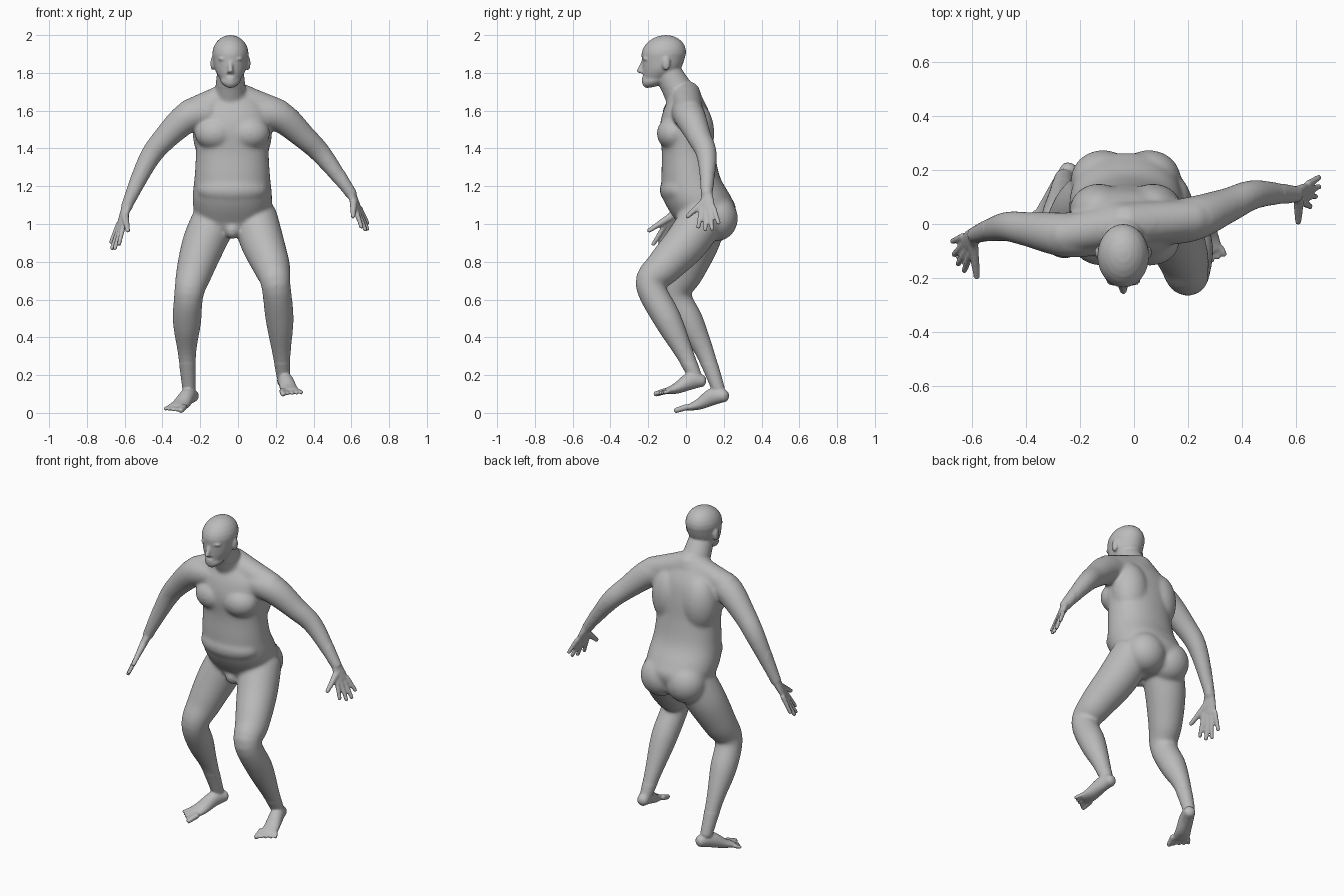
import bpy, bmesh
from math import sin, cos, pi, copysign
from mathutils import Vector, Matrix

cube = bpy.data.objects.get("Cube")
if cube:
    bpy.data.objects.remove(cube)

bm = bmesh.new()
X, Y, Z = Vector((1, 0, 0)), Vector((0, 1, 0)), Vector((0, 0, 1))
HEAD_X, TORSO_X = -0.04, -0.03


def spline(before, start, end, after, t):
    """Catmull-Rom interpolation between start and end."""
    curve = 2 * before - 5 * start + 4 * end - after
    twist = 3 * start - before - 3 * end + after
    return start + ((end - before) * t + curve * t ** 2 + twist * t ** 3) / 2


def center_of(row):
    return Vector(row[:3])


def squash(value, exponent):
    return copysign(abs(value) ** exponent, value)


def dome(row, direction, height):
    """Shrinking rings that round off the end of a tube."""
    rings = []
    for step in range(1, 7):
        angle = 1.5 * step / 6
        middle = center_of(row) + direction * height * min(row[3:]) * sin(angle)
        rings.append(Vector((*middle, row[3] * cos(angle), row[4] * cos(angle))))
    return rings


def loft(stations, side=Y, upright=False, roundness=1.0, height=0.8, segments=24, steps=5):
    """Closed tube through rows of centre, half width along side, and half depth."""
    rows = [Vector(station) for station in stations]
    padded = [rows[0], *rows, rows[-1]]
    dense = [spline(*padded[i:i + 4], k / steps) for i in range(len(rows) - 1) for k in range(steps)]
    dense.append(rows[-1])
    first = (center_of(dense[0]) - center_of(dense[1])).normalized()
    last = (center_of(dense[-1]) - center_of(dense[-2])).normalized()
    dense = dome(dense[0], first, height)[::-1] + dense + dome(dense[-1], last, height)

    rings = []
    for i, row in enumerate(dense):
        across, depth = X, Y
        if not upright:
            ahead = center_of(dense[min(i + 1, len(dense) - 1)])
            tangent = (ahead - center_of(dense[max(i - 1, 0)])).normalized()
            depth = tangent.cross(side).normalized()
            across = depth.cross(tangent)
        ring = []
        for k in range(segments):
            angle = 2 * pi * k / segments
            ring.append(bm.verts.new(center_of(row)
                                     + across * row[3] * squash(cos(angle), roundness)
                                     + depth * row[4] * squash(sin(angle), roundness)))
        rings.append(ring)
    for low, high in zip(rings, rings[1:]):
        for k in range(segments):
            following = (k + 1) % segments
            bm.faces.new((low[k], low[following], high[following], high[k]))
    bm.faces.new(rings[0][::-1])
    bm.faces.new(rings[-1])


def limb(path, radii, side=Y):
    """Round tube along a path of joints."""
    loft([(*point, radius, radius) for point, radius in zip(path, radii)], side)


def column(x, rows, **options):
    """Upright form from rows of height, y position, half width and half depth."""
    loft([(x, y, z, width, depth) for z, y, width, depth in rows], upright=True, **options)


def blob(center, radii):
    """Ellipsoid for muscles and soft forms."""
    matrix = Matrix.Translation(center) @ Matrix.Diagonal((*radii, 1))
    bmesh.ops.create_uvsphere(bm, u_segments=24, v_segments=16, radius=1, matrix=matrix)


def blob_pair(middle, offset, y, z, radii):
    for sign in (-1, 1):
        blob((middle + sign * offset, y, z), radii)


def hand(wrist, reach, spread):
    """Flat palm with four fanned fingers and a thumb."""
    wrist, reach, spread = Vector(wrist), Vector(reach), Vector(spread).normalized()
    knuckles = wrist + reach * 0.42
    loft([(*wrist, 0.03, 0.025), (*wrist.lerp(knuckles, 0.5), 0.038, 0.02),
          (*knuckles, 0.042, 0.015)], side=spread, height=0.5)
    for finger, length in enumerate((0.9, 1, 1, 0.85)):
        fan = spread * (finger - 1.5)
        base = knuckles + fan * 0.023
        tip = wrist + reach * length + fan * 0.038
        limb((base, tip), (0.014, 0.011), spread)
    thumb = wrist + reach * 0.57 - spread * 0.115
    limb((wrist + reach * 0.15, thumb), (0.022, 0.012), spread)


def foot(heel, toe, inner):
    """Wedge from heel to ball with five toes; inner is the big toe's x direction."""
    heel, toe = Vector(heel), Vector(toe)
    arch = heel.lerp(toe, 0.25) + Z * 0.015
    instep, ball = heel.lerp(toe, 0.55), heel.lerp(toe, 0.77)
    loft([(*heel, 0.034, 0.034), (*arch, 0.04, 0.045),
          (*instep, 0.046, 0.03), (*ball, 0.05, 0.018)], side=X)
    along = toe - ball
    across = along.cross(Z).normalized() * -inner
    for digit in range(5):
        shift = across * (2 - digit) * 0.022
        radius = 0.012 if digit else 0.017
        limb((ball + shift, toe + shift * 1.2 - along * digit * 0.12), (radius, radius * 0.85), X)


# Torso
column(TORSO_X, [(1, 0.1, 0.18, 0.14), (1.08, 0.085, 0.205, 0.18), (1.15, 0.055, 0.21, 0.18),
                 (1.25, 0.025, 0.2, 0.155), (1.38, 0.012, 0.193, 0.14), (1.5, 0, 0.2, 0.14),
                 (1.6, 0, 0.19, 0.12), (1.68, 0, 0.12, 0.08)],
       roundness=0.92, height=0.5, segments=40)

# Chest, shoulder blades, buttocks, belly and crotch
blob_pair(TORSO_X, 0.09, -0.065, 1.48, (0.11, 0.09, 0.09))
blob_pair(TORSO_X, 0.1, 0.05, 1.48, (0.11, 0.1, 0.17))
blob_pair(TORSO_X, 0.085, 0.165, 1.03, (0.12, 0.11, 0.12))
blob((TORSO_X, -0.03, 1.18), (0.19, 0.11, 0.09))
blob((TORSO_X, 0, 0.97), (0.045, 0.05, 0.05))

# Neck and head
limb([(HEAD_X, 0, 1.63), (HEAD_X, -0.05, 1.72), (HEAD_X, -0.1, 1.81)], (0.09, 0.08, 0.07))
column(HEAD_X, [(1.77, -0.16, 0.055, 0.065), (1.82, -0.13, 0.083, 0.1), (1.9, -0.118, 0.096, 0.118)],
       height=1.05, segments=32)

# Nose, lips and chin
limb([(HEAD_X, -0.225, 1.86), (HEAD_X, -0.247, 1.81)], (0.01, 0.014))
for lip_height in (1.76, 1.773):
    blob((HEAD_X, -0.22, lip_height), (0.026, 0.015, 0.007))
blob((HEAD_X, -0.205, 1.74), (0.03, 0.022, 0.02))

# Brows, eyes, nostrils and ears
blob_pair(HEAD_X, 0.035, -0.21, 1.874, (0.03, 0.02, 0.01))
blob_pair(HEAD_X, 0.035, -0.21, 1.847, (0.015, 0.012, 0.008))
blob_pair(HEAD_X, 0.011, -0.233, 1.804, (0.009, 0.01, 0.008))
blob_pair(HEAD_X, 0.094, -0.105, 1.85, (0.012, 0.022, 0.037))

# Arms and the slopes from neck to shoulders
right_arm = [(-0.16, -0.04, 1.59), (-0.26, -0.04, 1.57), (-0.39, -0.02, 1.45),
             (-0.48, -0.01, 1.33), (-0.59, -0.04, 1.09)]
left_arm = [(0.1, 0, 1.59), (0.22, 0.02, 1.57), (0.35, 0.07, 1.46),
            (0.45, 0.11, 1.36), (0.6, 0.11, 1.16)]
for arm in (right_arm, left_arm):
    limb(arm, (0.08, 0.083, 0.065, 0.054, 0.03))
    limb([(TORSO_X, 0, 1.68), Vector(arm[1]) + Z * 0.02], (0.08, 0.07))

# Hands
hand(right_arm[-1], (-0.07, -0.09, -0.22), (-0.4, 0.9, 0))
hand(left_arm[-1], (0.08, 0.01, -0.19), (0.3, 0.9, 0.1))

# Legs
right_leg = [(-0.12, 0.1, 1.03), (-0.18, 0.06, 0.9), (-0.23, 0, 0.75), (-0.26, -0.05, 0.63),
             (-0.27, 0.02, 0.48), (-0.27, 0.1, 0.32), (-0.26, 0.17, 0.13)]
left_leg = [(0.09, 0.09, 1.03), (0.13, 0, 0.9), (0.18, -0.12, 0.77), (0.2, -0.19, 0.68),
            (0.22, -0.1, 0.5), (0.23, -0.01, 0.32), (0.24, 0.05, 0.19)]
for leg in (right_leg, left_leg):
    limb(leg, (0.12, 0.115, 0.097, 0.078, 0.075, 0.05, 0.035), X)

# Feet
foot((-0.24, 0.2, 0.09), (-0.35, -0.03, 0.013), 1)
foot((0.24, 0.08, 0.17), (0.29, -0.15, 0.1), -1)

# Body fused into one skin
bmesh.ops.recalc_face_normals(bm, faces=bm.faces)
mesh = bpy.data.meshes.new("body")
bm.to_mesh(mesh)
bm.free()
body = bpy.data.objects.new("body", mesh)
bpy.context.collection.objects.link(body)
bpy.context.view_layer.objects.active = body
body.select_set(True)

remesh = body.modifiers.new("Fuse", "REMESH")
remesh.mode = "VOXEL"
remesh.voxel_size = 0.007
bpy.ops.object.modifier_apply(modifier=remesh.name)

# Torso and limbs relaxed strongly; hands, feet and face only a little
large_forms = body.vertex_groups.new(name="large_forms")
large_forms.add([v.index for v in body.data.vertices
                 if abs(v.co.x) < 0.56 and 0.26 < v.co.z < 1.72], 1, "REPLACE")
for group, iterations in ((large_forms.name, 30), ("", 2)):
    relax = body.modifiers.new("Relax", "SMOOTH")
    relax.iterations = iterations
    relax.vertex_group = group
    bpy.ops.object.modifier_apply(modifier=relax.name)
bpy.ops.object.shade_smooth()

# Plain grey skin
grey = bpy.data.materials.new("plain_grey")
grey.use_nodes = True
color = (0.5, 0.5, 0.5, 1)
grey.diffuse_color = color
grey.node_tree.nodes["Principled BSDF"].inputs["Base Color"].default_value = color
body.data.materials.clear()
body.data.materials.append(grey)
